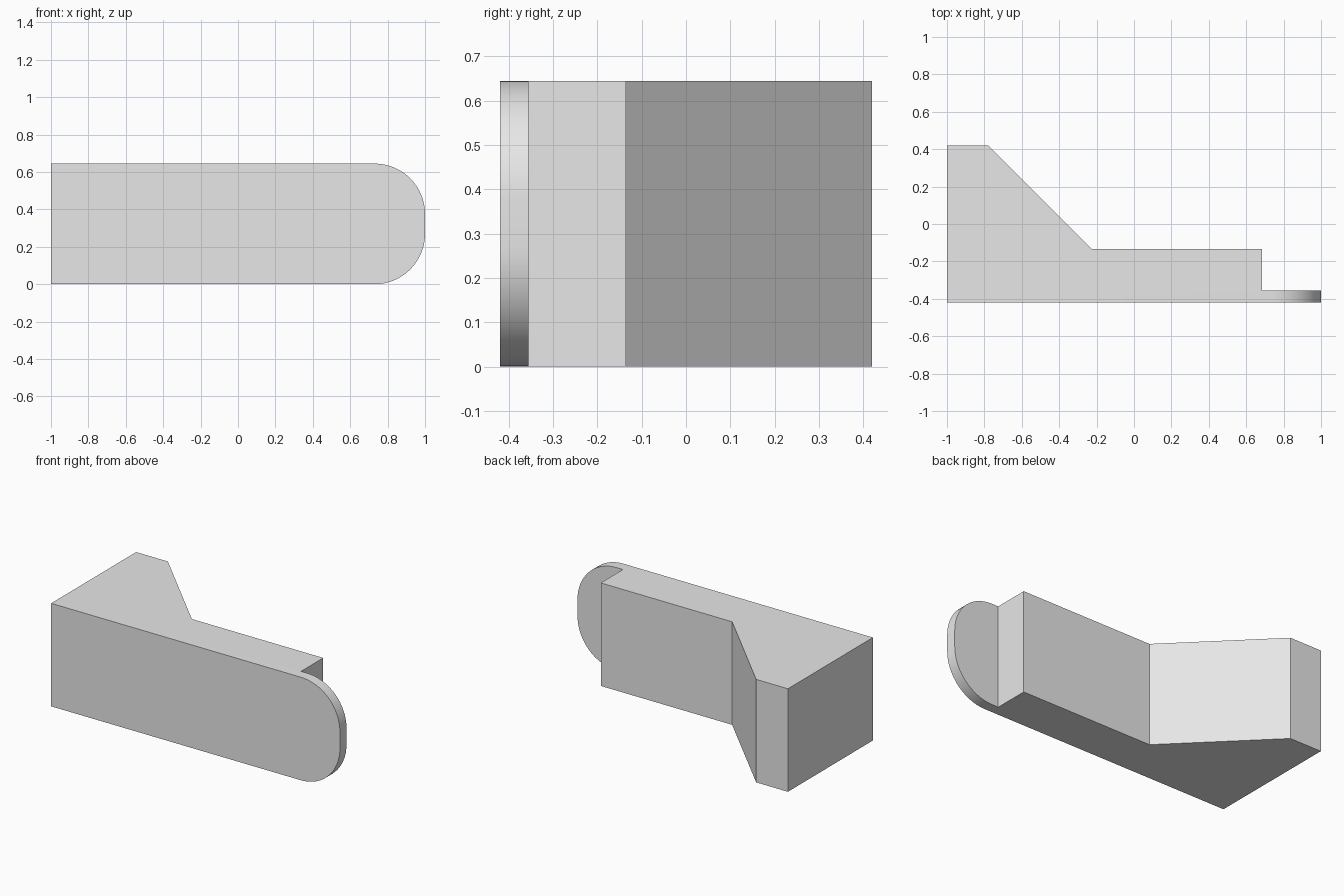
import bpy
import bmesh

cube = bpy.data.objects.get("Cube")
if cube:
    bpy.data.objects.remove(cube, do_unlink=True)

HEIGHT = 0.645
TIP_RADIUS = 0.27

# Plain grey finish
grey = bpy.data.materials.new("light_grey")
grey.use_nodes = True
colour = (0.8, 0.8, 0.8, 1)
grey.diffuse_color = colour
grey.node_tree.nodes["Principled BSDF"].inputs["Base Color"].default_value = colour

# Plan outline: bar with a thin end tab and a sloped rear block
plan = [(-1, -0.42), (1, -0.42), (1, -0.355), (0.685, -0.355),
        (0.685, -0.135), (-0.225, -0.135), (-0.78, 0.42), (-1, 0.42)]

bm = bmesh.new()
base = bm.faces.new([bm.verts.new((x, y, 0)) for x, y in plan])
extruded = bmesh.ops.extrude_face_region(bm, geom=[base])["geom"]
top_verts = [g for g in extruded if isinstance(g, bmesh.types.BMVert)]
bmesh.ops.translate(bm, verts=top_verts, vec=(0, 0, HEIGHT))

# Round the top and bottom corners of the end tab
tip_edges = [e for e in bm.edges
             if all(v.co.x > 0.99 for v in e.verts)
             and abs(e.verts[0].co.z - e.verts[1].co.z) < 0.01]
bmesh.ops.bevel(bm, geom=tip_edges, offset=TIP_RADIUS, offset_type='OFFSET',
                segments=16, profile=0.5, affect='EDGES')
bmesh.ops.recalc_face_normals(bm, faces=bm.faces)

mesh = bpy.data.meshes.new("bracket_body")
bm.to_mesh(mesh)
bm.free()
mesh.materials.append(grey)
body = bpy.data.objects.new("bracket_body", mesh)
bpy.context.collection.objects.link(body)

# Smooth the rounded tip and keep the corners crisp
bpy.ops.object.select_all(action='DESELECT')
body.select_set(True)
bpy.context.view_layer.objects.active = body
bpy.ops.object.shade_smooth_by_angle(angle=0.5)
